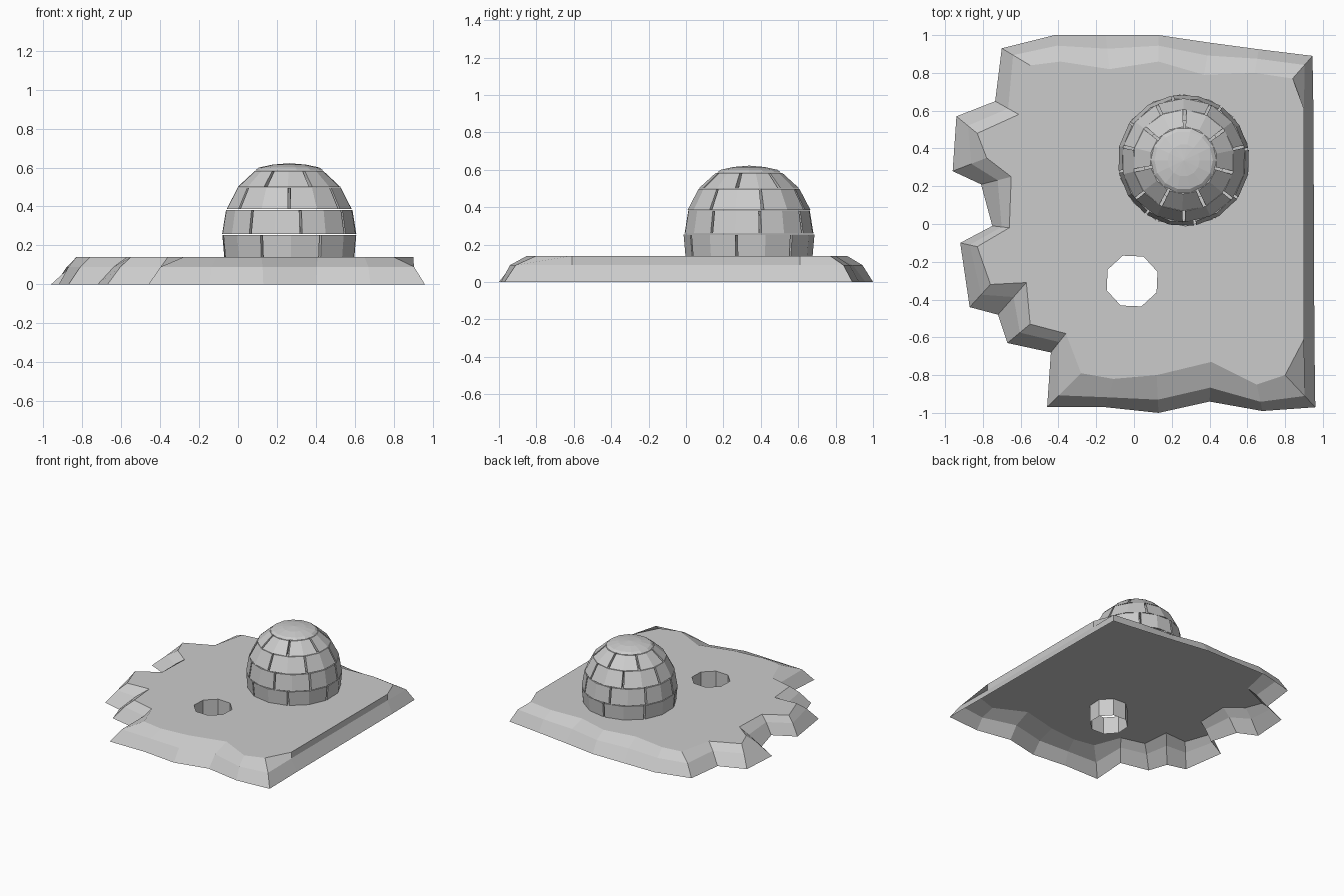
import bpy, bmesh
from math import sin, cos, radians, pi

if "Cube" in bpy.data.objects:
    bpy.data.objects.remove(bpy.data.objects["Cube"])


def make_object(name, bm, solid=True):
    if solid:
        bmesh.ops.recalc_face_normals(bm, faces=bm.faces[:])
    mesh = bpy.data.meshes.new(name)
    bm.to_mesh(mesh)
    bm.free()
    obj = bpy.data.objects.new(name, mesh)
    bpy.context.collection.objects.link(obj)
    return obj


def ring(bm, pts):
    return [bm.verts.new(p) for p in pts]


def bridge(bm, a, b):
    n = len(a)
    for i in range(n):
        j = (i + 1) % n
        bm.faces.new((a[i], a[j], b[j], b[i]))


def loop_edges(bm, loop):
    return [bm.edges.get((loop[i], loop[i - 1])) for i in range(len(loop))]


# Ice floe: foot outline x, y and matching upper edge x, y
front = [(-.46, -.97, -.28, -.79), (-.15, -.97, -.11, -.82), (.13, -1, .12, -.80),
         (.40, -.94, .41, -.73), (.68, -.99, .65, -.85), (.96, -.97, .80, -.80)]
right = [(.955, -.61, .90, -.61), (.95, .60, .90, .61)]
back = [(.945, .89, .84, .77), (.66, .925, .64, .80), (.40, .96, .37, .79),
        (.13, 1, .13, .86), (-.15, 1, -.13, .82), (-.42, 1, -.39, .86),
        (-.70, .93, -.55, .84)]
left = [(-.735, .65, -.61, .58), (-.94, .57, -.83, .48), (-.96, .28, -.78, .35),
        (-.81, .21, -.65, .25), (-.75, -.01, -.66, -.02), (-.92, -.10, -.83, -.12),
        (-.87, -.44, -.76, -.32), (-.72, -.48, -.57, -.31), (-.67, -.63, -.55, -.53),
        (-.44, -.68, -.36, -.58)]
FLOE_TOP, FLOE_MID = 0.14, 0.09

foot, mid, top = [], [], []
for side, f in ((front, .35), (right, 1.0), (back, .4), (left, .55)):
    for x0, y0, x1, y1 in side:
        foot.append((x0, y0, 0))
        mid.append((x0 + (x1 - x0) * f, y0 + (y1 - y0) * f, FLOE_MID))
        top.append((x1, y1, FLOE_TOP))

# the floe is a shell, open underneath
bm = bmesh.new()
foot, mid, top = (ring(bm, p) for p in (foot, mid, top))
bridge(bm, foot, mid)
bridge(bm, mid, top)
# eight-sided fishing hole: a tube hanging from the top surface
rim, sump = (ring(bm, [(-.01 + .143 * cos(radians(20 + 45 * i)),
                        -.302 + .143 * sin(radians(20 + 45 * i)), z) for i in range(8)])
             for z in (FLOE_TOP, 0))
bridge(bm, rim, sump)
bmesh.ops.triangle_fill(bm, use_beauty=True, normal=(0, 0, 1),
                        edges=loop_edges(bm, top) + loop_edges(bm, rim))
make_object("ice_floe", bm)

# Igloo: separate courses of thick blocks with open joints
CX, CY, THICK, JOINT = 0.263, 0.337, 0.06, 0.012


def polar(r, a, z):
    return (CX + r * cos(a), CY + r * sin(a), z)


def block_course(name, r0, z0, r1, z1, count, seam):
    bm = bmesh.new()
    step = 2 * pi / count
    for k in range(count):
        half = JOINT / 2 / r1
        a0 = radians(seam) + k * step + half
        a1 = a0 + step - 2 * half
        sections = []
        for a in (a0, (a0 + a1) / 2, a1):
            sections.append(ring(bm, [polar(r0, a, z0), polar(r1, a, z1),
                                      polar(r1 - THICK, a, z1 - .003),
                                      polar(r0 - THICK, a, z0)]))
        bridge(bm, sections[0], sections[1])
        bridge(bm, sections[1], sections[2])
        bm.faces.new(sections[0])
        bm.faces.new(sections[2])
    make_object(name, bm)


block_course("block_course_1", .340, .140, .350, .253, 7, -114)
block_course("block_course_2", .349, .258, .329, .381, 8, -80)
block_course("block_course_3", .328, .386, .270, .497, 7, -90)
block_course("block_course_4", .268, .501, .178, .583, 7, -117)

# Crown: shallow faceted lid closing the dome
bm = bmesh.new()
rings = [ring(bm, [polar(r, 2 * pi * i / 14, z) for i in range(14)])
         for r, z in ((.174, .586), (.155, .600), (.085, .615))]
bridge(bm, rings[0], rings[1])
bridge(bm, rings[1], rings[2])
bm.faces.new(rings[0])
tip = bm.verts.new((CX, CY, .622))
for i in range(14):
    bm.faces.new((rings[2][i], rings[2][(i + 1) % 14], tip))
make_object("crown_block", bm)
